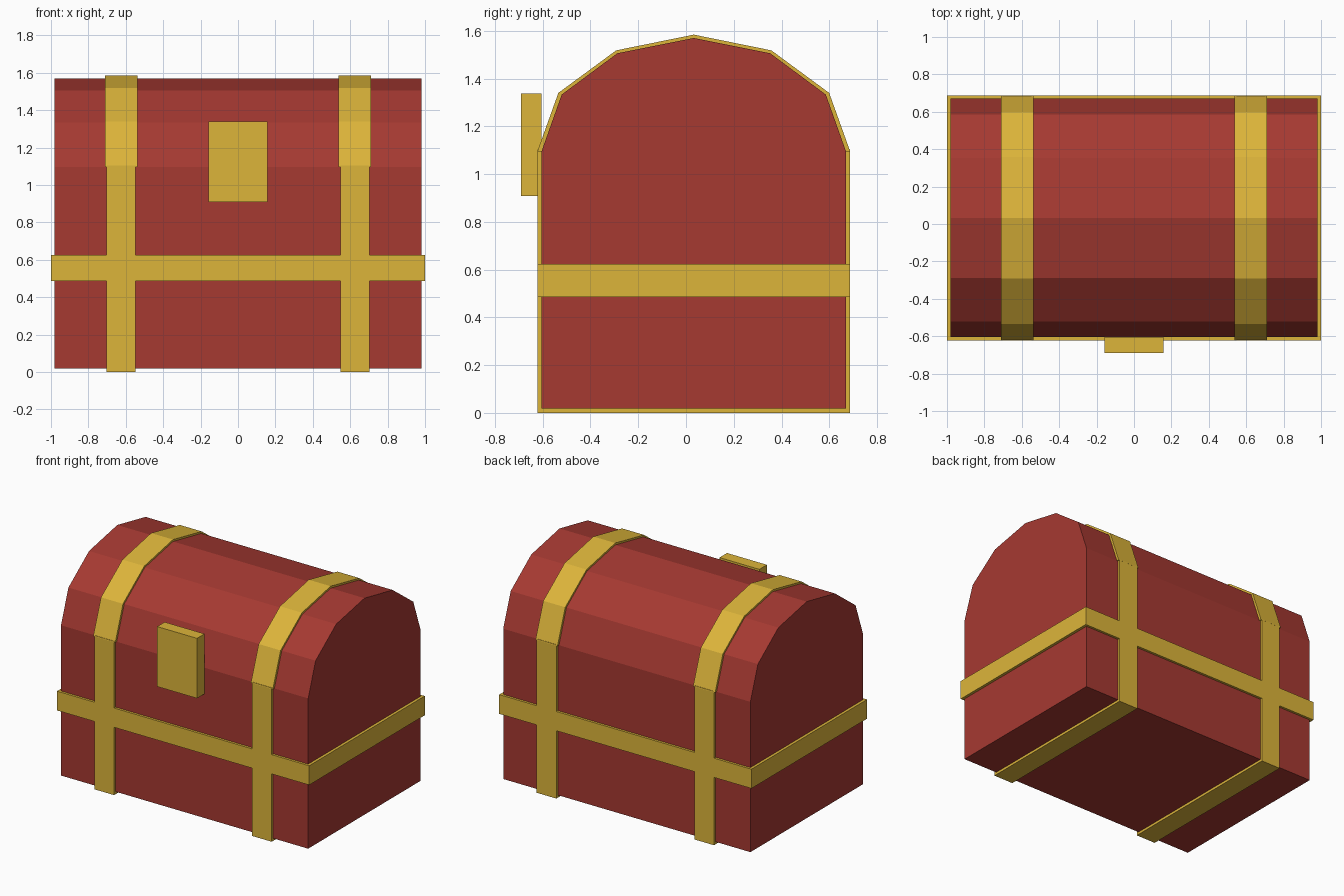
import bpy, bmesh

if "Cube" in bpy.data.objects:
    bpy.data.objects.remove(bpy.data.objects["Cube"])


def material(name, color):
    m = bpy.data.materials.new(name)
    m.diffuse_color = (*color, 1.0)
    m.use_nodes = True
    m.node_tree.nodes["Principled BSDF"].inputs["Base Color"].default_value = m.diffuse_color
    return m


red = material("red wood", (0.38, 0.041, 0.031))
gold = material("gold metal", (0.72, 0.46, 0.042))

MID = 0.0325  # depth centre of the chest


def prism(name, profile, x0, x1, mat):
    """Extrude a closed (y, z) profile from x0 to x1."""
    bm = bmesh.new()
    face = bm.faces.new([bm.verts.new((x0, y, z)) for y, z in profile])
    ext = bmesh.ops.extrude_face_region(bm, geom=[face])
    moved = [v for v in ext["geom"] if isinstance(v, bmesh.types.BMVert)]
    bmesh.ops.translate(bm, verts=moved, vec=(x1 - x0, 0, 0))
    bmesh.ops.recalc_face_normals(bm, faces=bm.faces)
    mesh = bpy.data.meshes.new(name)
    bm.to_mesh(mesh)
    bm.free()
    mesh.materials.append(mat)
    obj = bpy.data.objects.new(name, mesh)
    bpy.context.collection.objects.link(obj)
    return obj


def box(name, x0, x1, y0, y1, z0, z1, mat):
    return prism(name, [(y0, z0), (y1, z0), (y1, z1), (y0, z1)], x0, x1, mat)


def arch(half, top):
    """Mirror half of a profile (offset from centre, z) around the middle."""
    right = [(MID + d, z) for d, z in half]
    left = [(MID - d, z) for d, z in reversed(half)]
    return right + [(MID, top)] + left


# Chest with faceted domed lid
prism("chest_body",
      arch([(0.6375, 0.018), (0.6375, 1.095), (0.553, 1.333), (0.32, 1.506)], 1.57),
      -0.98, 0.98, red)

# Horizontal band around the middle
box("middle_band", -1.0, 1.0, -0.622, 0.687, 0.486, 0.624, gold)

# Vertical straps on the body and curved straps over the lid
for side, s in (("left", -1), ("right", 1)):
    box(side + "_body_strap", s * 0.625 - 0.078, s * 0.625 + 0.078,
        -0.622, 0.687, 0.0, 1.103, gold)
    prism(side + "_lid_strap",
          arch([(0.655, 1.095), (0.567, 1.34), (0.325, 1.518)], 1.584),
          s * 0.625 - 0.087, s * 0.625 + 0.087, gold)

# Lock plate on the front
box("lock_plate", -0.158, 0.158, -0.69, -0.605, 0.908, 1.338, gold)
